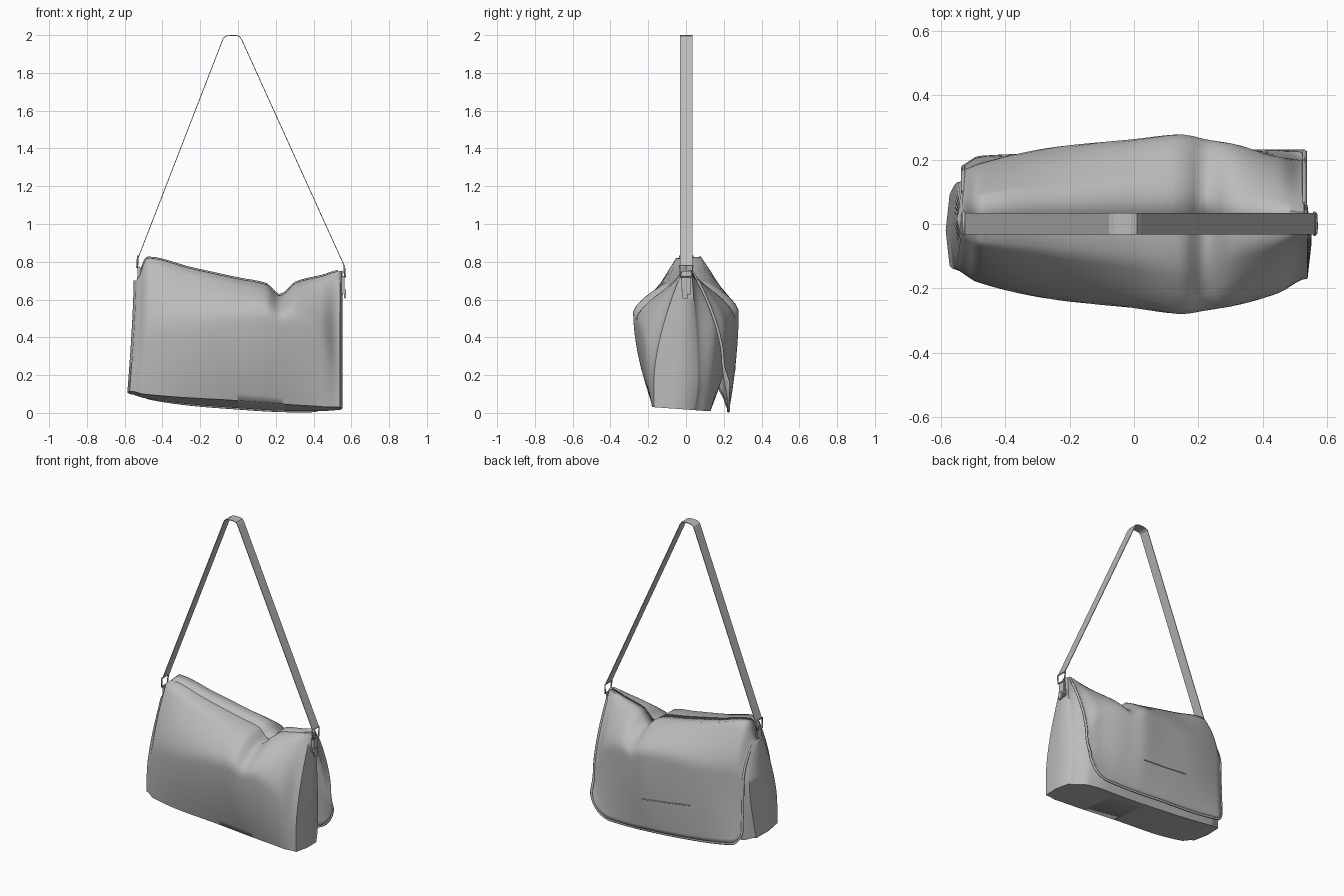
import bpy, bmesh, math
from mathutils import Vector

cube = bpy.data.objects.get("Cube")
if cube:
    bpy.data.objects.remove(cube)

grey = bpy.data.materials.new("soft_grey")
grey.use_nodes = True
grey.diffuse_color = (0.5, 0.5, 0.5, 1)
grey.node_tree.nodes["Principled BSDF"].inputs["Base Color"].default_value = (0.5, 0.5, 0.5, 1)
grey.node_tree.nodes["Principled BSDF"].inputs["Roughness"].default_value = 0.8

# Shape of the bag, sampled at stations along its width
X = [-.54, -.48, -.25, 0, .15, .22, .31, .45, .54]
SHAPE = {
    "top":            [.70, .82, .765, .71, .68, .62, .69, .725, .75],
    "bottom":         [.10, .08, .045, .025, .015, .012, .01, .01, .015],
    "front":          [.14, .18, .235, .262, .28, .27, .255, .215, .17],
    "pouch":          [.13, .15, .21, .235, .25, .235, .215, .155, .06],
    "flap":           [.16, .18, .23, .255, .27, .255, .24, .20, .19],
    "front_shoulder": [.30, .45, .58, .70, .77, .79, .70, .50, .20],
    "back_shoulder":  [.60, .62, .68, .76, .78, .80, .74, .60, .20],
    "front_crest":    [.03, .05, .07, .09, .10, .09, .06, .04, .02],
    "back_crest":     [.06, .07, .09, .10, .10, .09, .06, .04, .03],
    "front_hem":      [.13, .16, .18, .18, .18, .18, .18, .18, .17],
    "pouch_hem":      [.09, .12, .13, .13, .13, .13, .13, .11, .04],
    "flap_hem":       [.17, .20, .21, .22, .22, .22, .22, .22, .22],
}


def at(name, x):
    """Smooth value of one shape table at x."""
    t = SHAPE[name]
    x = min(max(x, X[0]), X[-1])
    i = max(k for k in range(len(X) - 1) if X[k] <= x)

    def slope(k):
        if k in (0, len(X) - 1):
            return 0
        a = (t[k] - t[k - 1]) / (X[k] - X[k - 1])
        b = (t[k + 1] - t[k]) / (X[k + 1] - X[k])
        return 0 if a * b <= 0 else 2 * a * b / (a + b)
    h = X[i + 1] - X[i]
    s = (x - X[i]) / h
    return (t[i] * (1 + 2 * s) * (1 - s) ** 2 + t[i + 1] * s * s * (3 - 2 * s)
            + h * slope(i) * s * (1 - s) ** 2 + h * slope(i + 1) * s * s * (s - 1))


def depth(x, v, panel, side):
    """Distance of a panel from the centre plane at height fraction v."""
    sh, belly, crest = at(side + "_shoulder", x), at(panel, x), at(side + "_crest", x)
    if v > sh:
        w = (v - sh) / (1 - sh)
        return crest + (belly - crest) * (1 - w ** 1.6)
    w = (sh - v) / sh
    hem = at(panel + "_hem", x)
    return hem + (belly - hem) * (1 - w ** 1.8)


def lean(x, v):
    """The right end slants outwards towards its base."""
    return x - .034 * (1 - v) ** 1.4 * max(0, -x / .54) ** 3


def spread(a, b, n):
    return [a + (b - a) * i / (n - 1) for i in range(n)]


def finish(name, bm, smooth_angle=65):
    bmesh.ops.recalc_face_normals(bm, faces=bm.faces)
    mesh = bpy.data.meshes.new(name)
    bm.to_mesh(mesh)
    bm.free()
    mesh.materials.append(grey)
    obj = bpy.data.objects.new(name, mesh)
    bpy.context.collection.objects.link(obj)
    if smooth_angle:
        bpy.ops.object.select_all(action='DESELECT')
        obj.select_set(True)
        bpy.context.view_layer.objects.active = obj
        bpy.ops.object.shade_smooth_by_angle(angle=math.radians(smooth_angle))
    return obj


def sheet(bm, rows, closed=False):
    """Skin a grid of points with quads."""
    grid = [[bm.verts.new(p) for p in row] for row in rows]
    for a, b in zip(grid, grid[1:]):
        n = len(a)
        for j in range(n if closed else n - 1):
            k = (j + 1) % n
            bm.faces.new((a[j], a[k], b[k], b[j]))
    return grid


def thicken(obj, thickness):
    mod = obj.modifiers.new("thickness", 'SOLIDIFY')
    mod.thickness = thickness
    mod.offset = 0


def cord(name, points, radius, cyclic=False):
    curve = bpy.data.curves.new(name, 'CURVE')
    curve.dimensions = '3D'
    curve.bevel_depth = radius
    curve.bevel_resolution = 1
    curve.use_fill_caps = True
    line = curve.splines.new('POLY')
    line.points.add(len(points) - 1)
    for p, co in zip(line.points, points):
        p.co = (*co, 1)
    line.use_cyclic_u = cyclic
    curve.materials.append(grey)
    obj = bpy.data.objects.new(name, curve)
    bpy.context.collection.objects.link(obj)


def box(name, centre, size):
    bm = bmesh.new()
    bmesh.ops.create_cube(bm, size=1)
    for v in bm.verts:
        v.co = Vector(centre) + Vector(a * b for a, b in zip(v.co, size))
    bmesh.ops.bevel(bm, geom=bm.edges[:], offset=min(size) * .25, segments=2, affect='EDGES')
    finish(name, bm)


# Slouched body, its base rising towards the front
rings = []
for x in spread(X[0], X[-1], 60):
    top, low = at("top", x), at("bottom", x)
    rise = low + .015 + .025 * (1 - (x / .54) ** 2)
    ring = [(lean(x, v), -depth(x, v, "front", "front"), rise + (top - rise) * v)
            for v in spread(1, 0, 18)]
    ring += [(lean(x, v), depth(x, v, "pouch", "back"), low + (top - low) * v)
             for v in spread(0, 1, 18)]
    rings.append(ring)
bm = bmesh.new()
grid = sheet(bm, rings, closed=True)

# Gussets swelling softly out of both ends
for ring, push in ((grid[0], .012), (grid[-1], .012)):
    n = len(ring)
    mid = []
    for a, b in zip(ring[:n // 2], reversed(ring[n // 2:])):
        p = (a.co + b.co) / 2
        p.x += math.copysign(push, p.x)
        mid.append(bm.verts.new(p))
    for j in range(n // 2 - 1):
        bm.faces.new((ring[j], ring[j + 1], mid[j + 1], mid[j]))
        bm.faces.new((mid[j], mid[j + 1], ring[n - 2 - j], ring[n - 1 - j]))
    bm.faces.new((ring[0], mid[0], ring[n - 1]))
    bm.faces.new((ring[n // 2 - 1], mid[-1], ring[n // 2]))
finish("bag_body", bm)


# Flap growing out of the crest and hanging down the back
def flap_point(x, u):
    top, low = at("top", x), at("bottom", x)
    for edge, r in ((.53, .15), (-.53, .06)):
        d = r - abs(edge - x)
        if d > 0:
            low += r - math.sqrt(max(0, r * r - d * d))
    v = 1 - u
    y = depth(x, v, "flap", "back") + .004
    return Vector((x, y, low + (top - low) * v + .003 * v))


columns = [-.53 + 1.06 * (1 - math.cos(math.pi * s)) / 2 for s in spread(0, 1, 50)]
rows = [[(x, 0, at("top", x) - .004)] + [flap_point(x, u) for u in spread(0, 1, 24)] for x in columns]
bm = bmesh.new()
sheet(bm, rows)
thicken(finish("back_flap", bm), .01)

# Piped hem and pocket seam on the flap
border = rows[0][3:] + [r[-1] for r in rows[1:-1]] + rows[-1][:2:-1]
cord("flap_piping", border, .008)
out = Vector((0, .006, 0))
cord("pocket_seam", [flap_point(x, .68) + out for x in spread(-.2, .14, 12)], .003)

# Ribbon strap
arch = [(-.525, .83), (-.085, 1.965), (-.077, 1.985), (-.062, 1.995), (-.04, 1.998),
        (-.01, 1.998), (.008, 1.993), (.02, 1.975), (.562, .78)]
bm = bmesh.new()
sheet(bm, [[(x, -.032, z), (x, .034, z)] for x, z in arch])
thicken(finish("shoulder_strap", bm, 0), .004)

# Rectangular rings, tabs and studs joining the strap to the bag
for side, x, z in (("right", -.53, .80), ("left", .562, .75)):
    s = math.copysign(1, x)
    loop = [(x, -.034, z + .03), (x, .036, z + .03),
            (x + s * .004, .03, z - .03), (x + s * .004, -.028, z - .03)]
    cord(side + "_strap_ring", loop, .005, cyclic=True)
    box(side + "_ring_tab", (x - s * .006, 0, z - .06), (.016, .05, .07))
    box(side + "_tab_anchor", (x - s * .014, 0, z - .1), (.03, .055, .05))
    box(side + "_stud", (x + s * .004, -.005, z - .12), (.012, .03, .05))
